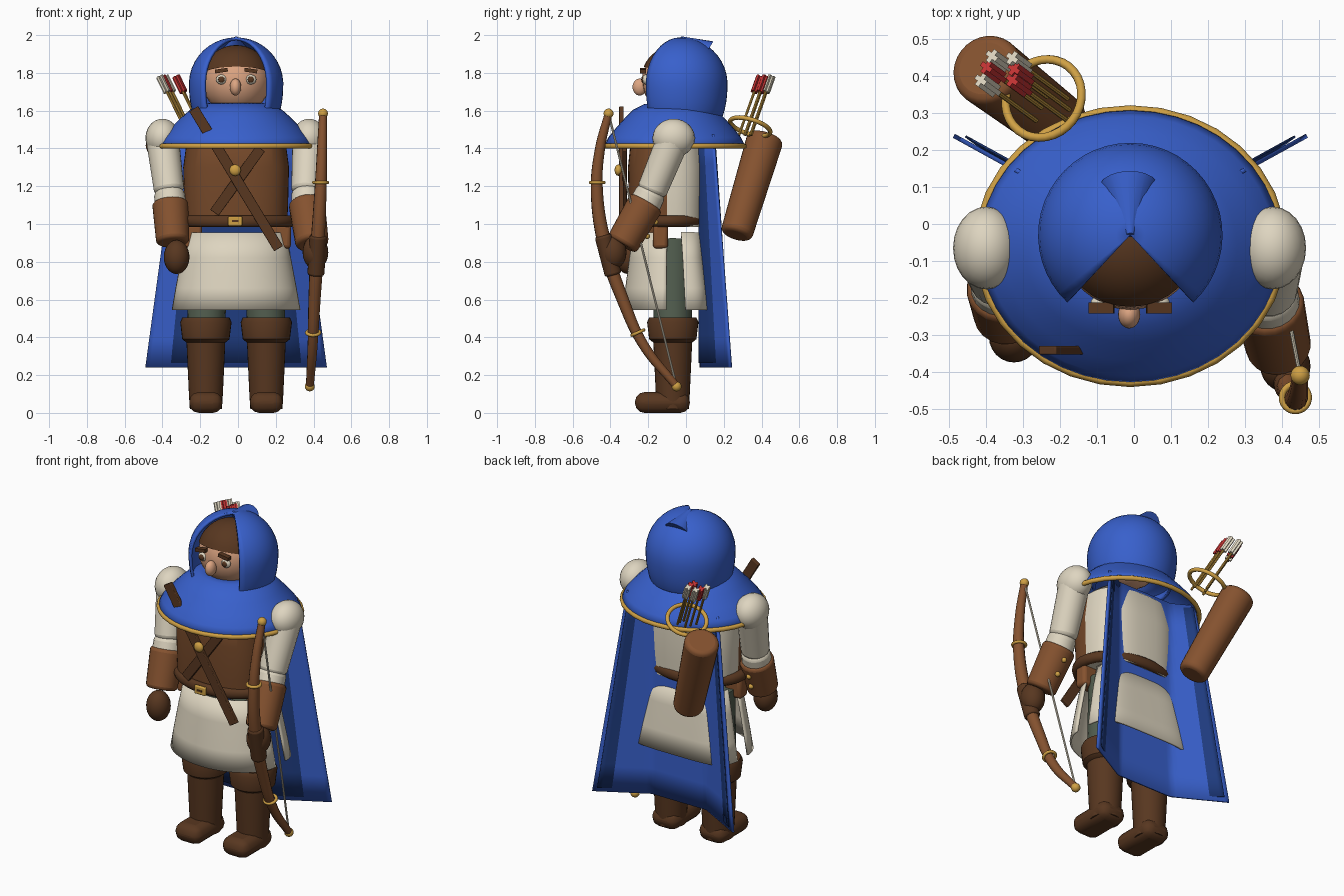
import bpy, bmesh
from math import sin, cos, radians, copysign
from mathutils import Vector

if "Cube" in bpy.data.objects:
    bpy.data.objects.remove(bpy.data.objects["Cube"], do_unlink=True)


def material(name, code):
    lin = [(c / 12.92 if c <= 0.04 else ((c + 0.055) / 1.055) ** 2.4)
           for c in (int(code[i:i + 2], 16) / 255 for i in (0, 2, 4))]
    m = bpy.data.materials.new(name)
    m.use_nodes = True
    m.diffuse_color = (*lin, 1)
    m.node_tree.nodes["Principled BSDF"].inputs["Base Color"].default_value = (*lin, 1)
    return m


BLUE = material("blue cloth", "3860CC")
NAVY = material("dark blue lining", "1F3C80")
CREAM = material("cream linen", "DED5C0")
LEATHER = material("brown leather", "85522F")
VEST = material("vest brown", "744829")
DARK = material("dark brown", "583720")
GOLD = material("gold", "CFA044")
SKIN = material("skin", "DDA582")
GREEN = material("grey green", "535F50")
RED = material("red feather", "C63434")

CX, CY = -0.01, -0.07    # body axis


def finish(o, name, mat, bevel=0, thick=0):
    o.name = name
    o.data.materials.append(mat)
    if thick:
        s = o.modifiers.new("thickness", "SOLIDIFY")
        s.thickness, s.offset = thick, 0
    if bevel:
        b = o.modifiers.new("rounding", "BEVEL")
        b.width, b.segments = bevel, 3
    bpy.ops.object.select_all(action="DESELECT")
    o.select_set(True)
    bpy.context.view_layer.objects.active = o
    bpy.ops.object.shade_smooth_by_angle(angle=radians(40))
    return o


def from_bmesh(bm, name, mat, loc=(0, 0, 0), **kw):
    bmesh.ops.remove_doubles(bm, verts=bm.verts, dist=1e-5)
    bmesh.ops.recalc_face_normals(bm, faces=bm.faces)
    me = bpy.data.meshes.new(name)
    bm.to_mesh(me)
    bm.free()
    o = bpy.data.objects.new(name, me)
    bpy.context.collection.objects.link(o)
    o.location = loc
    return finish(o, name, mat, **kw)


def lathe(name, mat, prof, loc, sy=1, a0=0, a1=360, n=32, power=2, cap=False, **kw):
    """Sweep a (radius, height) profile round z, on an oval or squarish section."""
    bm = bmesh.new()
    rows = []
    for r, z in prof:
        row = []
        for i in range(n + 1):
            a = radians(a0 + (a1 - a0) * i / n)
            c, s = (copysign(abs(f) ** (2 / power), f) for f in (cos(a), sin(a)))
            row.append(bm.verts.new((r * c, r * sy * s, z)))
        rows.append(row)
    for p, q in zip(rows, rows[1:]):
        for i in range(n):
            bm.faces.new((p[i], p[i + 1], q[i + 1], q[i]))
    if cap:
        for row in (rows[0], rows[-1]):
            bm.faces.new(row[:-1])
    return from_bmesh(bm, name, mat, loc, **kw)


def ball(name, mat, loc, size):
    bpy.ops.mesh.primitive_uv_sphere_add(segments=24, ring_count=14, location=loc)
    o = bpy.context.object
    o.scale = size if isinstance(size, tuple) else (size,) * 3
    return finish(o, name, mat)


def rod(name, mat, p, q, r1, r2, bevel=0, n=20):
    p, q = Vector(p), Vector(q)
    bpy.ops.mesh.primitive_cone_add(vertices=n, radius1=r1, radius2=r2,
                                    depth=(q - p).length, location=(p + q) / 2)
    o = bpy.context.object
    o.rotation_euler = (q - p).to_track_quat("Z", "Y").to_euler()
    return finish(o, name, mat, bevel)


def box(name, mat, loc, size, rot=(0, 0, 0), bevel=0):
    bpy.ops.mesh.primitive_cube_add(size=1, location=loc, rotation=rot)
    o = bpy.context.object
    for v in o.data.vertices:
        v.co = [c * s for c, s in zip(v.co, size)]
    return finish(o, name, mat, bevel)


def ring(name, mat, loc, r, tube, sy=1, axis=(0, 0, 1)):
    bpy.ops.mesh.primitive_torus_add(major_segments=32, minor_segments=10, major_radius=r,
                                     minor_radius=tube, location=loc)
    o = bpy.context.object
    o.scale.y = sy
    o.rotation_euler = Vector(axis).to_track_quat("Z", "Y").to_euler()
    return finish(o, name, mat)


# Boots, trousers, pouches and face features, on both sides
for side, s in (("right", -1), ("left", 1)):
    x = CX + s * 0.16
    lathe(side + "_boot", DARK, [(0.085, 0.02), (0.09, 0.1), (0.103, 0.38)], (x, CY, 0), cap=True)
    box(side + "_foot", DARK, (x, -0.125, 0.055), (0.175, 0.29, 0.11), bevel=0.05)
    lathe(side + "_boot_cuff", DARK, [(0.1, 0.37), (0.125, 0.39), (0.136, 0.48), (0.125, 0.505)],
          (x, CY, 0), cap=True)
    rod(side + "_trouser", GREEN, (x, CY, 0.45), (CX + s * 0.14, CY, 0.92), 0.1, 0.11)
    box(side + "_pouch", LEATHER, (CX + s * 0.235, -0.135, 0.935), (0.11, 0.08, 0.13), bevel=0.02)
    ex = CX + s * 0.078
    ball(side + "_eye", CREAM, (ex, -0.213, 1.765), (0.029, 0.02, 0.026))
    ball(side + "_pupil", DARK, (ex, -0.228, 1.765), (0.017, 0.009, 0.017))
    box(side + "_eyebrow", DARK, (ex, -0.228, 1.812), (0.068, 0.03, 0.02), (0, s * 0.15, 0))

# Tunic: torso with a vest on its front, and split skirt panels
torso = lathe("torso", CREAM, [(0.27, 0.985), (0.275, 1.1), (0.28, 1.3), (0.26, 1.45), (0.2, 1.5)],
              (CX, -0.1, 0), sy=0.74, n=48, power=2.7, cap=True)
torso.data.materials.append(VEST)
for f in torso.data.polygons:
    f.material_index = int(f.center.y < -0.02 and abs(f.normal.z) < 0.9)
SKIRT = [(0.335, 0.545), (0.315, 0.66), (0.285, 0.82), (0.255, 0.955)]
lathe("skirt_front", CREAM, SKIRT, (CX, -0.095, 0), sy=0.7, a0=182, a1=358, thick=0.012)
lathe("skirt_back", CREAM, SKIRT, (CX, -0.1, 0), sy=0.68, a0=8, a1=172, n=48, power=4.6, thick=0.012)

# Belt, buckle and crossed straps
ring("belt", DARK, (CX, -0.108, 1.015), 0.284, 0.032, sy=0.72)
box("buckle", GOLD, (CX - 0.005, -0.342, 1.015), (0.075, 0.02, 0.05), bevel=0.006)
box("buckle_bar", DARK, (CX - 0.005, -0.353, 1.015), (0.036, 0.006, 0.01))


def strap(name, x0, z0, x1, z1, y):
    d = Vector((x1 - x0, 0, z1 - z0))
    a = Vector((0, 1)).angle_signed(Vector((d.x, d.z)))
    box(name, DARK, ((x0 + x1) / 2, y, (z0 + z1) / 2), (0.055, 0.024, d.length), (0, a, 0), 0.004)


strap("long_strap", -0.235, 1.61, 0.215, 0.87, -0.342)
strap("short_strap", 0.12, 1.4, -0.125, 1.06, -0.325)
ball("strap_stud", GOLD, (-0.015, -0.358, 1.285), (0.03, 0.02, 0.03))


# Cape: a flat-backed sheet with wings that flare backward, and a narrower lining
def sheet(name, mat, span, z0, z1, lining, thick):
    bm = bmesh.new()
    nu, nv = 40, 8
    grid = []
    for j in range(nv + 1):
        z = z0 + (z1 - z0) * j / nv
        half = 0.478 - 0.168 * (z - 0.24) / 1.23
        row = []
        for i in range(nu + 1):
            u = span * (2 * i / nu - 1)
            x = half * u
            y = max(0.078, 0.55 * abs(x) - 0.024)
            if lining:
                y += 0.09 * max(0, abs(u) - 0.65) - 0.01
            row.append(bm.verts.new((CX + x, y, z)))
        grid.append(row)
    for p, q in zip(grid, grid[1:]):
        for i in range(nu):
            bm.faces.new((p[i], p[i + 1], q[i + 1], q[i]))
    return from_bmesh(bm, name, mat, thick=thick)


sheet("cape", BLUE, 1, 0.24, 1.475, False, 0.012)
sheet("cape_lining", NAVY, 0.94, 0.265, 1.455, True, 0.006)

# Shoulder mantle with gold hem
lathe("mantle", BLUE, [(0.41, 1.41), (0.385, 1.455), (0.34, 1.505), (0.285, 1.56), (0.24, 1.6),
                       (0.18, 1.628), (0.1, 1.64)], (CX, -0.06, 0), sy=0.9, n=40, thick=0.012)
ring("mantle_hem", GOLD, (CX, -0.06, 1.412), 0.41, 0.014, sy=0.9)

# Head, hair and nose
HEAD = (CX, -0.052, 1.76)
ball("head", SKIN, HEAD, 0.181)
ball("nose", SKIN, (CX - 0.003, -0.245, 1.725), (0.03, 0.038, 0.045))
arc = [radians(8 + 82 * i / 10) for i in range(11)]
hair = lathe("hair", DARK, [(0.187 * cos(a), 0.187 * sin(a)) for a in arc], HEAD)
hair.rotation_euler.x = radians(-15)

# Hood: a dome with straighter lower sides, a wedge cut from its front, and a crown fold
arc = [radians(-50 + 140 * i / 16) for i in range(17)]
lathe("hood", BLUE, [(0.242 * cos(a * (0.6 if a < 0 else 1)), 0.24 * sin(a)) for a in arc],
      (CX, -0.03, 1.74), a0=-47, a1=227, n=36, thick=0.016)
rod("hood_fold", BLUE, (CX - 0.005, 0.1, 1.9), (CX, -0.03, 1.985), 0.08, 0.01)


# Arms: shoulder, sleeve, rolled cuff, bracer with studs, and glove
def arm(side, shoulder, elbow, wrist, hand):
    S, E, W = Vector(shoulder), Vector(elbow), Vector(wrist)
    ball(side + "_shoulder", CREAM, S, (0.09, 0.112, 0.102))
    rod(side + "_sleeve", CREAM, E + (S - E) * 0.08, S, 0.08, 0.088, 0.025)
    rod(side + "_sleeve_roll", CREAM, E + (S - E) * 0.12, E + (W - E) * 0.2, 0.08, 0.085, 0.025)
    rod(side + "_bracer", LEATHER, W, E + (W - E) * 0.1, 0.088, 0.097, 0.02)
    ball(side + "_glove", DARK, hand, (0.068, 0.07, 0.09))
    front = (W - E).cross(Vector((1, 0, 0))).normalized()
    for t in (0.33, 0.63):
        ball(side + "_bracer_stud", GOLD, E + (W - E) * t - front * copysign(0.094, front.y) * -1
             if front.y < 0 else E + (W - E) * t - front * 0.094, 0.015)


arm("right", (-0.4, -0.065, 1.455), (-0.36, -0.16, 1.14), (-0.345, -0.25, 0.9),
    (-0.325, -0.305, 0.825))
arm("left", (0.376, -0.065, 1.455), (0.36, -0.195, 1.14), (0.393, -0.34, 0.89),
    (0.41, -0.385, 0.85))

# Bow with tips, rings and string
PATH = [(0.45, -0.41, 1.585), (0.445, -0.455, 1.4), (0.437, -0.472, 1.18), (0.42, -0.425, 0.87),
        (0.405, -0.335, 0.6), (0.395, -0.225, 0.36), (0.38, -0.05, 0.14)]
cu = bpy.data.curves.new("bow", "CURVE")
cu.dimensions, cu.bevel_depth, cu.bevel_resolution, cu.use_fill_caps = "3D", 0.038, 4, True
sp = cu.splines.new("BEZIER")
sp.bezier_points.add(len(PATH) - 1)
for i, (bp, p) in enumerate(zip(sp.bezier_points, PATH)):
    bp.co = p
    bp.handle_left_type = bp.handle_right_type = "AUTO"
    bp.radius = 1 - 0.15 * abs(i - 3)
bow = bpy.data.objects.new("bow", cu)
bpy.context.collection.objects.link(bow)
bpy.ops.object.select_all(action="DESELECT")
bow.select_set(True)
bpy.context.view_layer.objects.active = bow
bpy.ops.object.convert(target="MESH")
finish(bpy.context.object, "bow", LEATHER)
rod("bow_grip", DARK, (0.412, -0.385, 0.73), (0.425, -0.44, 0.94), 0.045, 0.045, 0.012)
for tip in (PATH[0], PATH[-1]):
    ball("bow_tip", GOLD, tip, 0.026)
ring("bow_ring_upper", GOLD, (0.437, -0.47, 1.22), 0.036, 0.009)
ring("bow_ring_lower", GOLD, (0.398, -0.255, 0.425), 0.034, 0.009, axis=(0, -0.45, 1))
rod("bow_string", CREAM, PATH[0], PATH[-1], 0.006, 0.006, n=8)

# Quiver, its loose ring and the arrows
BOTTOM, TOP = Vector((-0.2, 0.265, 0.94)), Vector((-0.405, 0.422, 1.46))
rod("quiver", LEATHER, BOTTOM, TOP, 0.085, 0.098, 0.025, n=28)
ring("quiver_ring", GOLD, (-0.245, 0.34, 1.515), 0.11, 0.012, axis=TOP - BOTTOM)
LEAN = Vector((-0.15, 0.11, 0.31))
SPIN = LEAN.to_track_quat("Z", "Y").to_euler()
ARROWS = [(-0.415, 0.39, CREAM), (-0.385, 0.455, CREAM), (-0.33, 0.45, CREAM),
          (-0.4, 0.425, RED), (-0.33, 0.39, RED), (-0.325, 0.42, RED)]
for x, y, mat in ARROWS:
    tip = Vector((x, y, 1.78))
    rod("arrow_shaft", GOLD, tip - LEAN, tip - LEAN * 0.05, 0.007, 0.007, n=8)
    for size in ((0.038, 0.014, 0.095), (0.014, 0.038, 0.095)):
        box("arrow_feather", mat, tip - LEAN * 0.13, size, SPIN)
